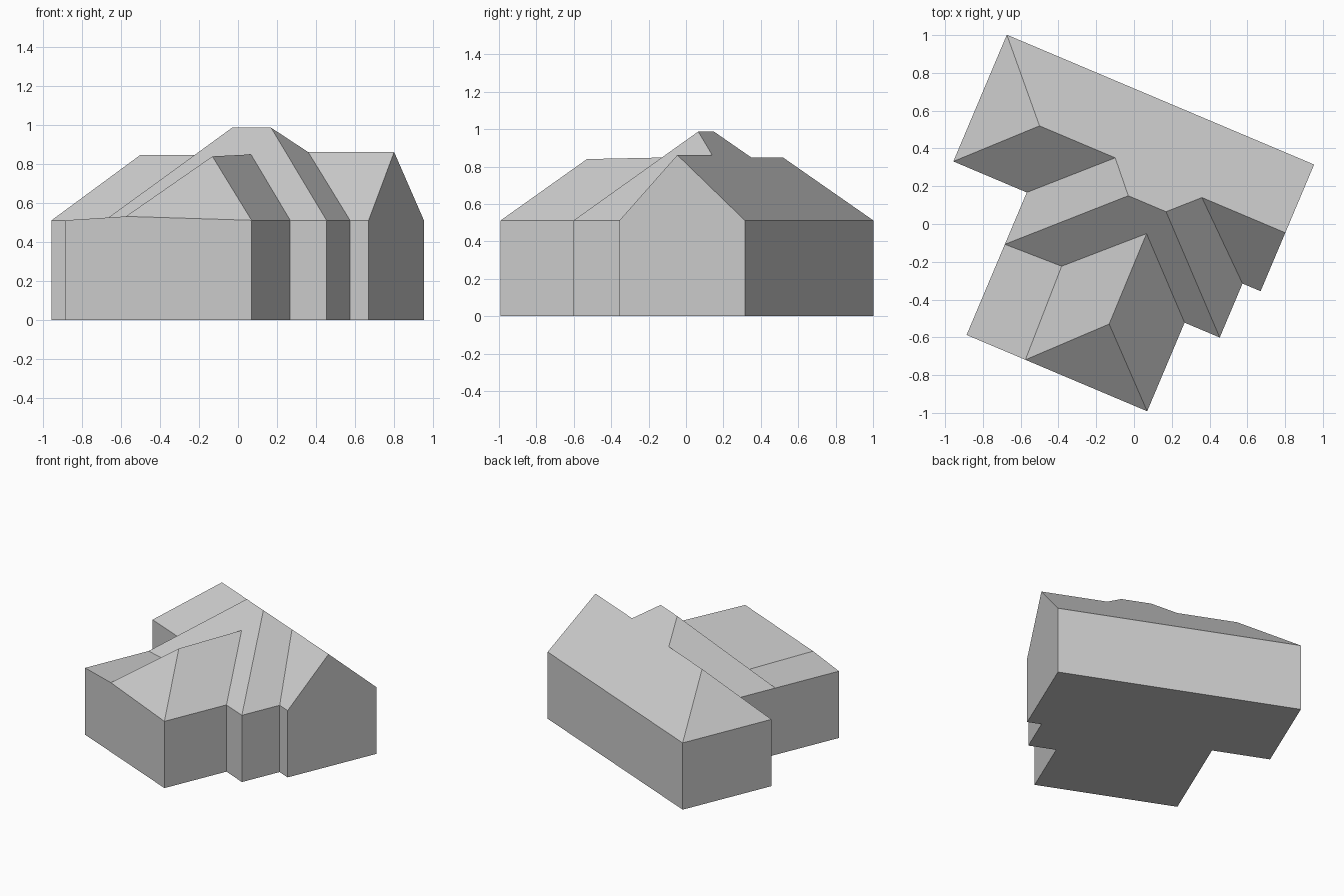
import bpy
import bmesh
import math
from mathutils import Matrix, Vector

cube = bpy.data.objects.get("Cube")
if cube:
    bpy.data.objects.remove(cube, do_unlink=True)

# One plain grey for the whole massing model
grey = bpy.data.materials.new("plain_grey")
grey.use_nodes = True
colour = (0.6, 0.6, 0.6, 1.0)
grey.diffuse_color = colour
grey.node_tree.nodes["Principled BSDF"].inputs["Base Color"].default_value = colour

# The house is laid out square to its own axes, then turned on the site
TURN = Matrix.Rotation(math.radians(-22.9), 4, "Z")

# Wall lines (across and along) and roof levels
west, east = -1.01, 0.756
back, rear_front = 0.661, -0.067
front_west, front_east, front = -0.588, 0.45, -0.886
bay_east, bay_front = 0.652, -0.377
eave, high_ridge, east_ridge, west_ridge = 0.512, 0.987, 0.862, 0.848
front_ridge, lean_top = 0.845, 0.532
ridge_line, high_line = 0.28, 0.126

points = {
    # wall corners at the eaves
    "back_west": (west, back, eave),
    "back_east": (east, back, eave),
    "gable_corner": (east, rear_front, eave),
    "bay_inner": (bay_east, rear_front, eave),
    "bay_corner": (bay_east, bay_front, eave),
    "front_inner": (front_east, bay_front, eave),
    "front_corner": (front_east, front, eave),
    "lean_front": (-0.25, front, lean_top),
    "lean_corner": (front_west, front, eave),
    "west_inner": (front_west, rear_front, eave),
    "west_corner": (west, rear_front, eave),
    # ridge ends, hips and valleys
    "gable_peak": (east, 0.269, east_ridge),
    "east_ridge_end": (0.277, 0.269, east_ridge),
    "high_east": (0.131, high_line, high_ridge),
    "high_west": (-0.086, high_line, high_ridge),
    "west_ridge_in": (-0.228, 0.284, west_ridge),
    "west_ridge_out": (-0.663, 0.284, west_ridge),
    "front_ridge_in": (0.081, -0.021, front_ridge + 0.005),
    "front_ridge_out": (0.085, -0.539, front_ridge - 0.005),
    "lean_back": (-0.266, -0.355, lean_top),
    "lean_eave": (front_west, -0.365, eave),
}
points = {name: TURN @ Vector(co) for name, co in points.items()}

footprint = ["back_west", "west_corner", "west_inner", "lean_corner",
             "lean_front", "front_corner", "front_inner", "bay_corner",
             "bay_inner", "gable_corner", "back_east"]


def ground(name):
    """Foot of a wall corner."""
    co = points[name]
    return Vector((co.x, co.y, 0.0))


def make_object(name, faces, facing_up=False):
    """Flat-faced object from outlines, sharing coincident corners."""
    bm = bmesh.new()
    for outline in faces:
        face = bm.faces.new([bm.verts.new(co) for co in outline])
        face.normal_update()
        if facing_up and face.normal.z < 0:
            face.normal_flip()
    bmesh.ops.remove_doubles(bm, verts=bm.verts[:], dist=0.0005)
    mesh = bpy.data.meshes.new(name)
    bm.to_mesh(mesh)
    bm.free()
    mesh.materials.append(grey)
    obj = bpy.data.objects.new(name, mesh)
    bpy.context.collection.objects.link(obj)
    return obj


def make_roof(name, *slopes):
    make_object(name, [[points[p] for p in slope.split()] for slope in slopes],
                facing_up=True)


# Walls, gable and floor
walls = []
for start, end in zip(footprint, footprint[1:] + footprint[:1]):
    outline = [ground(start), ground(end), points[end], points[start]]
    if (start, end) == ("gable_corner", "back_east"):
        outline.insert(3, points["gable_peak"])
    walls.append(outline)
make_object("walls", walls)
make_object("floor", [[ground(p) for p in reversed(footprint)]])

# Long rear slope shared by the wings and the high centre
make_roof("rear_roof",
          "back_west back_east gable_peak east_ridge_end high_east "
          "high_west west_ridge_in west_ridge_out")

# Hipped west wing
make_roof("west_wing_roof",
          "back_west west_ridge_out west_corner",
          "west_corner west_ridge_out west_ridge_in west_inner")

# Gabled east wing
make_roof("east_wing_roof",
          "bay_inner gable_corner gable_peak east_ridge_end")

# High centre roof with hips to both sides
make_roof("centre_roof",
          "west_inner west_ridge_in high_west lean_eave",
          "lean_eave high_west high_east bay_corner front_inner "
          "front_ridge_in lean_back",
          "bay_corner bay_inner east_ridge_end high_east")

# Hipped front wing
make_roof("front_wing_roof",
          "lean_front front_corner front_ridge_out",
          "front_corner front_inner front_ridge_in front_ridge_out",
          "lean_front front_ridge_out front_ridge_in lean_back")

# Nearly flat lean-to roof beside the front wing
make_roof("lean_to_roof", "lean_corner lean_front lean_back lean_eave")
